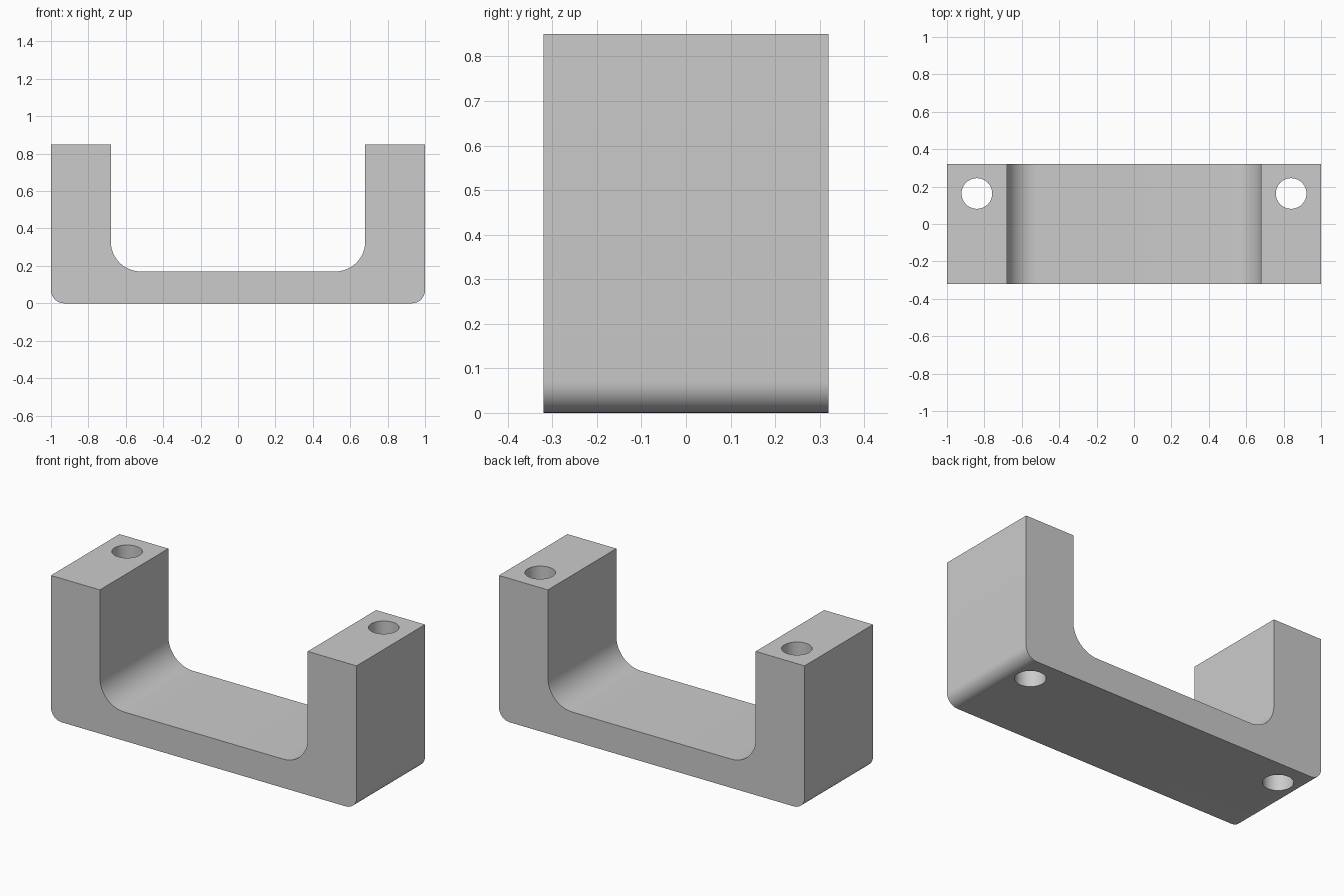
import bpy, bmesh
from math import sin, cos, pi, radians

if "Cube" in bpy.data.objects:
    bpy.data.objects.remove(bpy.data.objects["Cube"])

HALF_DEPTH, HEIGHT = 0.32, 0.85
INNER_X, FLOOR_Z = 0.68, 0.17
OUTER_R, INNER_R = 0.07, 0.16
HOLE_X, HOLE_Y, HOLE_R = 0.84, 0.163, 0.082


def arc(cx, cz, r, a0, a1, n):
    return [(cx + r * cos(a0 + (a1 - a0) * i / n), cz + r * sin(a0 + (a1 - a0) * i / n))
            for i in range(n + 1)]


# Right half of the U profile, from bottom to top and back in, then mirrored
right = arc(1 - OUTER_R, OUTER_R, OUTER_R, -pi / 2, 0, 8)
right += [(1, HEIGHT), (INNER_X, HEIGHT)]
right += arc(INNER_X - INNER_R, FLOOR_Z + INNER_R, INNER_R, 0, -pi / 2, 12)
profile = right + [(-x, z) for x, z in reversed(right)]

# U-shaped bracket body, extruded along y
bm = bmesh.new()
face = bm.faces.new([bm.verts.new((x, -HALF_DEPTH, z)) for x, z in profile])
ext = bmesh.ops.extrude_face_region(bm, geom=[face])
bmesh.ops.translate(bm, vec=(0, 2 * HALF_DEPTH, 0),
                    verts=[v for v in ext["geom"] if isinstance(v, bmesh.types.BMVert)])
bmesh.ops.recalc_face_normals(bm, faces=bm.faces)
mesh = bpy.data.meshes.new("u_bracket")
bm.to_mesh(mesh)
bm.free()
bracket = bpy.data.objects.new("u_bracket", mesh)
bpy.context.collection.objects.link(bracket)

# Vertical bolt holes right through both arms
for side in (-1, 1):
    bpy.ops.mesh.primitive_cylinder_add(vertices=40, radius=HOLE_R, depth=2,
                                        location=(side * HOLE_X, HOLE_Y, HEIGHT / 2))
    cutter = bpy.context.object
    cutter.name = "hole_cutter"
    cutter.hide_render = True
    mod = bracket.modifiers.new("bolt_hole", 'BOOLEAN')
    mod.operation, mod.solver, mod.object = 'DIFFERENCE', 'EXACT', cutter
    bpy.ops.object.select_all(action='DESELECT')
    bracket.select_set(True)
    bpy.context.view_layer.objects.active = bracket
    bpy.ops.object.modifier_apply(modifier=mod.name)
    bpy.data.objects.remove(cutter)

bpy.ops.object.shade_smooth_by_angle(angle=radians(30))
